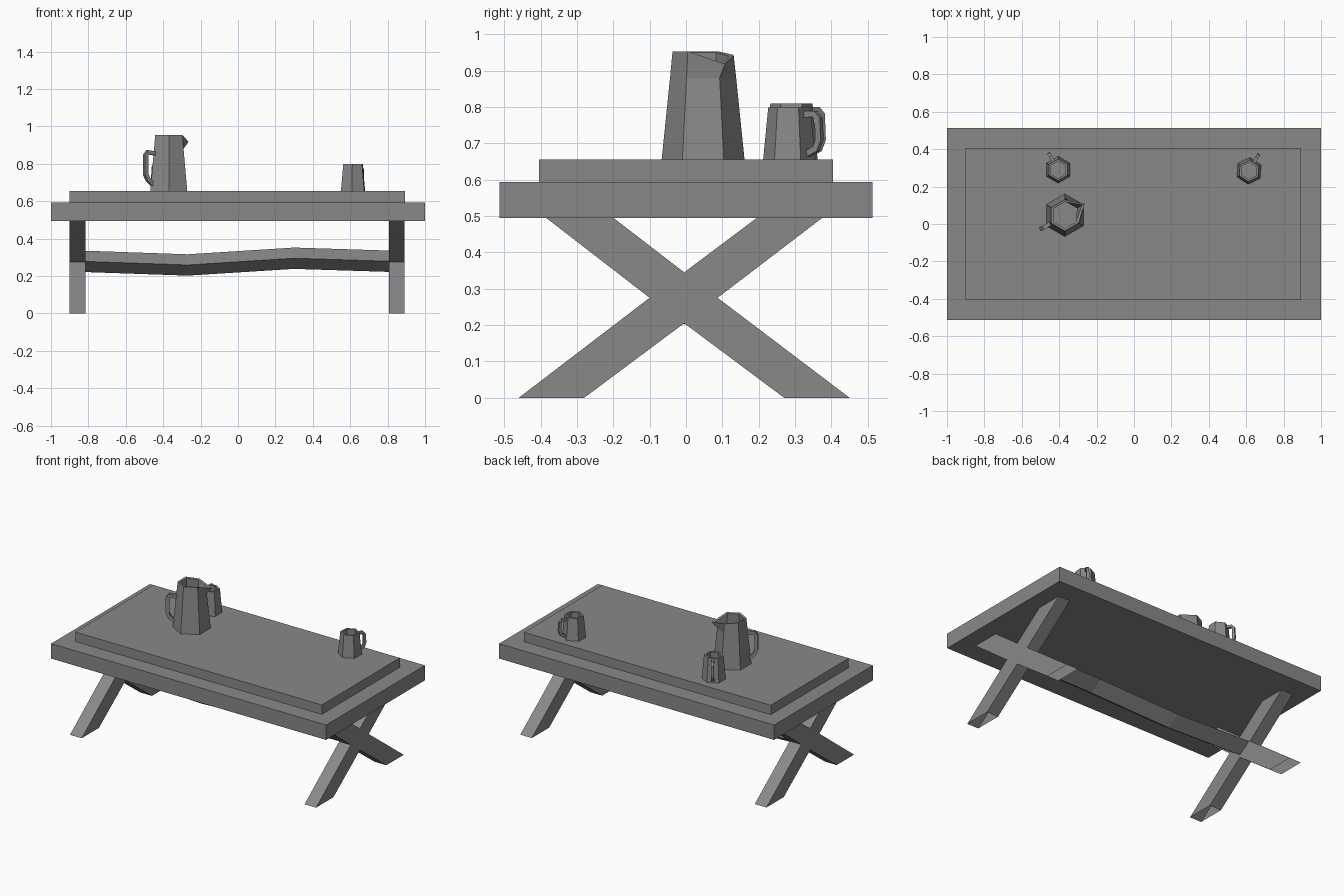
import bpy, bmesh, math
from mathutils import Vector

cube = bpy.data.objects.get("Cube")
if cube:
    bpy.data.objects.remove(cube, do_unlink=True)

grey = bpy.data.materials.new("plain grey")
grey.use_nodes = True
grey.diffuse_color = (0.25, 0.25, 0.25, 1)
grey.node_tree.nodes["Principled BSDF"].inputs["Base Color"].default_value = (0.25, 0.25, 0.25, 1)


def finish(name, bm, recalc=True):
    if recalc:
        bmesh.ops.recalc_face_normals(bm, faces=bm.faces)
    mesh = bpy.data.meshes.new(name)
    bm.to_mesh(mesh)
    bm.free()
    mesh.materials.append(grey)
    obj = bpy.data.objects.new(name, mesh)
    bpy.context.collection.objects.link(obj)
    return obj


def box(name, lo, hi):
    bm = bmesh.new()
    bmesh.ops.create_cube(bm, size=1)
    lo, hi = Vector(lo), Vector(hi)
    for v in bm.verts:
        v.co = (lo + hi) / 2 + v.co * (hi - lo)
    return finish(name, bm)


def bridge(bm, rings, closed=False):
    """Join rings of vertices with quads."""
    pairs = list(zip(rings, rings[1:]))
    if closed:
        pairs.append((rings[-1], rings[0]))
    for a, b in pairs:
        n = len(a)
        for i in range(n):
            j = (i + 1) % n
            bm.faces.new((a[i], a[j], b[j], b[i]))


# Crossed legs: one X outline, extruded across x, open at the four ends
def crossed_legs(name, x0, x1):
    outline = [(-0.46, 0), (-0.28, 0), (-0.005, 0.205), (0.27, 0), (0.45, 0), (0.087, 0.275),
               (0.375, 0.495), (0.195, 0.495), (-0.005, 0.345), (-0.2, 0.495), (-0.385, 0.495), (-0.1, 0.275)]
    bm = bmesh.new()
    a, b = [[bm.verts.new((x, y, z)) for y, z in outline] for x in (x0, x1)]
    bm.faces.new(a)
    bm.faces.new(b)
    for i in range(len(a)):
        if outline[i][1] != outline[i - 1][1] or 0 < outline[i][1] < 0.49:
            bm.faces.new((a[i - 1], a[i], b[i], b[i - 1]))
    return finish(name, bm)


# Wavy stretcher with a diamond section
def stretcher():
    bm = bmesh.new()
    rings = []
    for x, y, z in ((-0.815, -0.005, 0.278), (-0.27, -0.005, 0.259),
                    (0.3, -0.03, 0.295), (0.806, -0.005, 0.279)):
        rings.append([bm.verts.new((x, y + dy, z + dz))
                      for dy, dz in ((-0.082, 0), (0, -0.057), (0.082, 0), (0, 0.057))])
    bridge(bm, rings)
    bm.faces.new(rings[0])
    bm.faces.new(rings[-1])
    return finish("stretcher", bm)


# Hollow six-sided vessel turned from a (radius, z) profile, first corner at 30 degrees
def vessel(name, centre, profile, spin=0, spout=None):
    bm = bmesh.new()
    rings = []
    for r, z in profile:
        ring = []
        for k in range(6):
            a = math.radians(30 + 60 * k + spin)
            ring.append(bm.verts.new((centre[0] + r * math.cos(a), centre[1] + r * math.sin(a), z)))
        rings.append(ring)
    bridge(bm, rings)
    bm.faces.new(rings[0])
    bm.faces.new(rings[-1])
    if spout:
        for ring in spout:
            rings[ring][0].co += Vector((0.033, 0.019, -0.035))
            rings[ring][1].co.z -= 0.01
    return finish(name, bm)


# Square bar swept along a (radius, z) path in the upright plane at an angle
def handle(name, centre, angle, path, bar):
    a = math.radians(angle)
    out, side = Vector((math.cos(a), math.sin(a), 0)), Vector((-math.sin(a), math.cos(a), 0))
    up = Vector((0, 0, 1))
    pts = [Vector((centre[0], centre[1], 0)) + out * r + up * z for r, z in path]
    bm = bmesh.new()
    rings = []
    for i, p in enumerate(pts):
        t = (pts[min(i + 1, len(pts) - 1)] - pts[max(i - 1, 0)]).normalized()
        n = t.cross(side)
        rings.append([bm.verts.new(p + (side * s + n * m) * bar / 2)
                      for s, m in ((-1, -1), (1, -1), (1, 1), (-1, 1))])
    bridge(bm, rings)
    bm.faces.new(rings[0])
    bm.faces.new(rings[-1])
    return finish(name, bm)


# Table
box("lower_top", (-1, -0.513, 0.495), (1, 0.513, 0.593))
box("upper_top", (-0.9, -0.405, 0.593), (0.893, 0.405, 0.655))
crossed_legs("right_legs", -0.9, -0.815)
crossed_legs("left_legs", 0.806, 0.89)
stretcher()

# Jug with a pulled spout
jug = (-0.37, 0.047)
vessel("jug", jug, [(0.114, 0.655), (0.091, 0.88), (0.084, 0.953),
                    (0.07, 0.95), (0.075, 0.88), (0.095, 0.675)], spout=(2, 3))
handle("jug_handle", jug, 210, [(0.085, 0.855), (0.132, 0.862), (0.143, 0.845),
                                (0.143, 0.745), (0.13, 0.718), (0.1, 0.69)], 0.022)

# Mugs
for side, centre, angle, spin, top in (("right", (-0.405, 0.29), 120, 0, 0.81),
                                       ("left", (0.615, 0.284), 60, -4, 0.798)):
    vessel(side + "_mug", centre, [(0.072, 0.655), (0.058, top), (0.046, top), (0.055, 0.67)], spin)
    handle(side + "_mug_handle", centre, angle, [(0.048, top - 0.018), (0.082, top - 0.018), (0.093, top - 0.03),
                                                 (0.096, 0.71), (0.086, 0.685), (0.055, 0.67)], 0.017)
